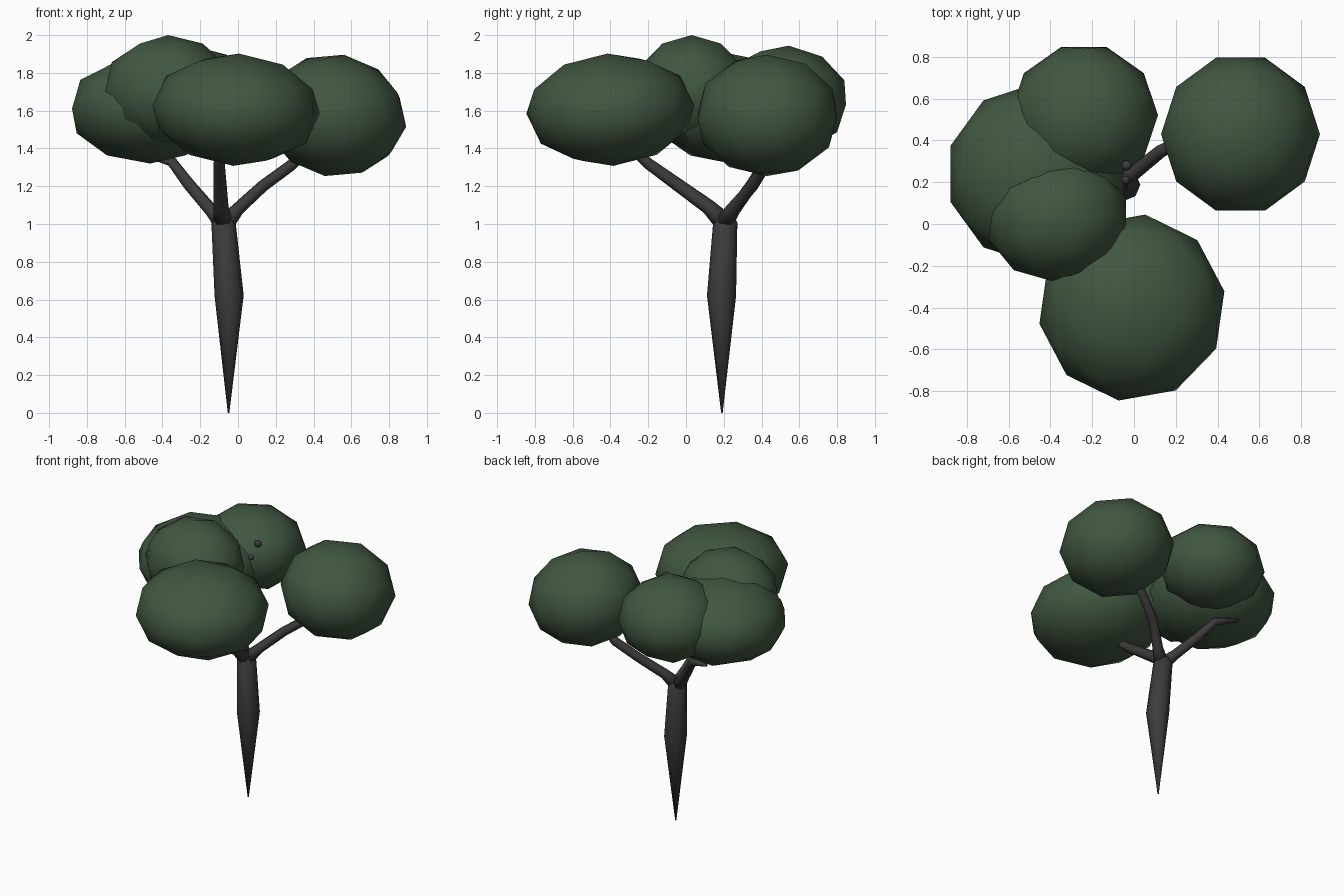
import bpy, bmesh, math
from mathutils import Vector, Euler

if "Cube" in bpy.data.objects:
    bpy.data.objects.remove(bpy.data.objects["Cube"])


def material(name, rgb):
    m = bpy.data.materials.new(name)
    m.diffuse_color = (*rgb, 1)
    m.use_nodes = True
    m.node_tree.nodes["Principled BSDF"].inputs["Base Color"].default_value = m.diffuse_color
    return m


LEAF = material("dark green leaves", (0.053, 0.094, 0.053))
BARK = material("charcoal bark", (0.047, 0.043, 0.045))


def finish(bm, name, mat):
    me = bpy.data.meshes.new(name)
    bmesh.ops.recalc_face_normals(bm, faces=bm.faces[:])
    for f in bm.faces:
        f.smooth = True
    bm.to_mesh(me)
    bm.free()
    me.materials.append(mat)
    ob = bpy.data.objects.new(name, me)
    bpy.context.collection.objects.link(ob)
    return ob


def blob(name, mat, center, size, turn=0, tilt=(0, 0)):
    """Low-poly squashed ball, turned about z and then tilted."""
    bm = bmesh.new()
    bmesh.ops.create_icosphere(bm, subdivisions=2, radius=1)
    spin = Euler((0, 0, math.radians(turn))).to_matrix()
    lean = Euler((math.radians(tilt[0]), math.radians(tilt[1]), 0)).to_matrix()
    for v in bm.verts:
        p = spin @ v.co
        v.co = Vector(center) + lean @ Vector([a * b for a, b in zip(p, size)])
    return finish(bm, name, mat)


def tube(name, stations, sides=8):
    """Tapered limb through (x, y, z, radius) stations."""
    bm = bmesh.new()
    pts = [Vector(s[:3]) for s in stations]
    rings = []
    for i, s in enumerate(stations):
        axis = pts[min(i + 1, len(pts) - 1)] - pts[max(i - 1, 0)]
        q = Vector((0, 0, 1)).rotation_difference(axis)
        rings.append([bm.verts.new(pts[i] + q @ Vector((
            s[3] * math.cos(math.tau * k / sides),
            s[3] * math.sin(math.tau * k / sides), 0))) for k in range(sides)])
    for a, b in zip(rings, rings[1:]):
        for k in range(sides):
            n = (k + 1) % sides
            bm.faces.new((a[k], a[n], b[n], b[k]))
    bm.faces.new(rings[0])
    bm.faces.new(rings[-1])
    return finish(bm, name, BARK)


# Trunk, pointed at the foot
tube("trunk", [(-0.05, 0.19, 0, 0.004), (-0.047, 0.188, 0.62, 0.077),
               (-0.077, 0.208, 1.01, 0.064), (-0.077, 0.208, 1.04, 0.045)])

# Three branches spreading into the crown
tube("front_branch", [(-0.077, 0.21, 1.0, 0.055), (-0.09, 0.12, 1.09, 0.04),
                      (-0.10, -0.2, 1.32, 0.03), (-0.08, -0.33, 1.44, 0.02)])
tube("right_branch", [(-0.07, 0.2, 1.0, 0.05), (0.0, 0.245, 1.08, 0.035),
                      (0.13, 0.35, 1.2, 0.032), (0.28, 0.42, 1.31, 0.03),
                      (0.4, 0.43, 1.42, 0.02)])
tube("left_branch", [(-0.077, 0.2, 1.0, 0.05), (-0.14, 0.25, 1.07, 0.035),
                     (-0.26, 0.35, 1.21, 0.032), (-0.35, 0.42, 1.33, 0.028),
                     (-0.5, 0.48, 1.37, 0.012)])

# Leaf clumps
blob("front_leaves", LEAF, (-0.01, -0.40, 1.605), (0.45, 0.45, 0.298), -8, (3, 3))
blob("right_leaves", LEAF, (0.51, 0.43, 1.575), (0.385, 0.385, 0.325), 18, (0, 9))
blob("left_leaves", LEAF, (-0.465, 0.24, 1.61), (0.435, 0.435, 0.29), 0)
blob("back_leaves", LEAF, (-0.24, 0.52, 1.66), (0.355, 0.345, 0.285), 18, (-5, 0))
blob("top_leaves", LEAF, (-0.37, 0.03, 1.70), (0.35, 0.31, 0.30), 0)

# Two small buds beside the crown
blob("upper_bud", BARK, (-0.035, 0.28, 1.825), (0.025, 0.025, 0.025))
blob("lower_bud", BARK, (-0.04, 0.21, 1.75), (0.02, 0.02, 0.02))
